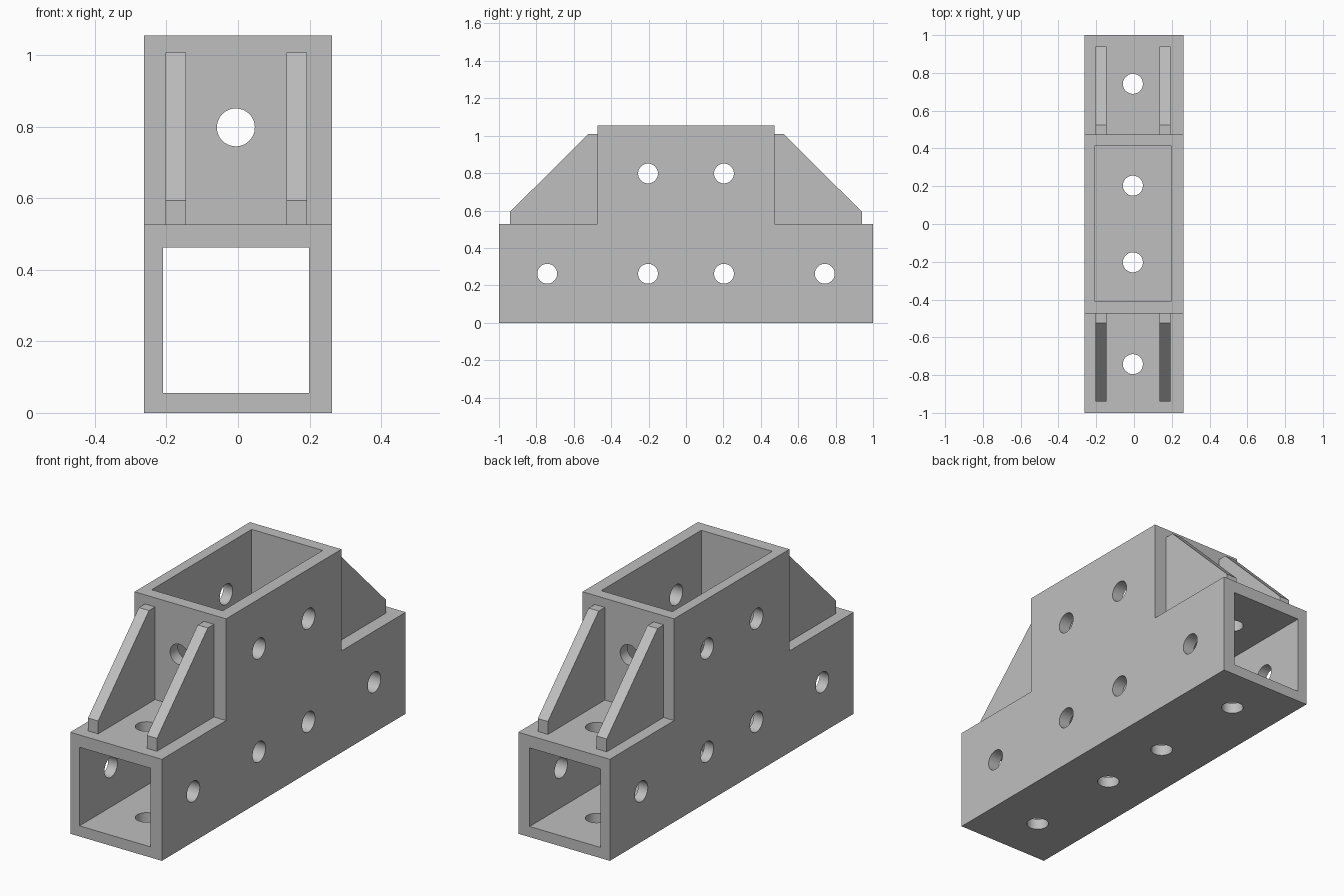
import bpy
import bmesh
from math import pi, radians
from mathutils import Matrix

if "Cube" in bpy.data.objects:
    bpy.data.objects.remove(bpy.data.objects["Cube"], do_unlink=True)

WALL_X, HEIGHT, ARM_H, STEM_Y = 0.263, 1.055, 0.527, 0.473
CAVITY_X = (-0.21, 0.198)
HOLE_R, HOLE_X, LOW_Z, HIGH_Z = 0.053, -0.006, 0.262, 0.798
OUTER_Y, INNER_Y = 0.742, 0.203

grey = bpy.data.materials.new("plain grey")
grey.use_nodes = True
colour = (0.52, 0.52, 0.52, 1)
grey.diffuse_color = colour
grey.node_tree.nodes["Principled BSDF"].inputs["Base Color"].default_value = colour


def add_object(name, bm):
    bmesh.ops.recalc_face_normals(bm, faces=bm.faces[:])
    mesh = bpy.data.meshes.new(name)
    bm.to_mesh(mesh)
    bm.free()
    mesh.materials.append(grey)
    obj = bpy.data.objects.new(name, mesh)
    bpy.context.collection.objects.link(obj)
    return obj


def extrude_x(name, profile, x0, x1):
    """Extrude a (y, z) outline from x0 to x1."""
    bm = bmesh.new()
    face = bm.faces.new([bm.verts.new((x0, y, z)) for y, z in profile])
    ext = bmesh.ops.extrude_face_region(bm, geom=[face])
    verts = [g for g in ext["geom"] if isinstance(g, bmesh.types.BMVert)]
    bmesh.ops.translate(bm, verts=verts, vec=(x1 - x0, 0, 0))
    return add_object(name, bm)


def tee(arm, bottom, arm_top, front, back, top):
    """Upside-down T outline in y and z."""
    return [(-arm, bottom), (arm, bottom), (arm, arm_top), (back, arm_top),
            (back, top), (front, top), (front, arm_top), (-arm, arm_top)]


def drill(centre, axis):
    """Long cylinder along one axis, used to cut a through hole."""
    turn = {"x": Matrix.Rotation(pi / 2, 4, "Y"),
            "y": Matrix.Rotation(pi / 2, 4, "X"),
            "z": Matrix.Identity(4)}[axis]
    bm = bmesh.new()
    bmesh.ops.create_cone(bm, cap_ends=True, segments=40, radius1=HOLE_R,
                          radius2=HOLE_R, depth=3,
                          matrix=Matrix.Translation(centre) @ turn)
    return add_object("hole_cutter", bm)


# Tee-shaped body
body = extrude_x("tee_body", tee(1, 0, ARM_H, -STEM_Y, STEM_Y, HEIGHT), -WALL_X, WALL_X)

# Connected sockets and bolt holes
cutters = [extrude_x("socket_cutter", tee(1.2, 0.055, 0.463, -0.408, 0.412, 1.3), *CAVITY_X)]
for side in (-1, 1):
    for y in (OUTER_Y, INNER_Y):
        cutters.append(drill((0, side * y, LOW_Z), "x"))
        cutters.append(drill((HOLE_X, side * y, 0.5), "z"))
    cutters.append(drill((0, side * INNER_Y, HIGH_Z), "x"))
cutters.append(drill((HOLE_X, 0, HIGH_Z), "y"))

bpy.context.view_layer.objects.active = body
body.select_set(True)
for cutter in cutters:
    cutter.hide_render = True
    mod = body.modifiers.new("cut", "BOOLEAN")
    mod.operation = "DIFFERENCE"
    mod.solver = "EXACT"
    mod.object = cutter
    bpy.ops.object.modifier_apply(modifier=mod.name)
    bpy.data.objects.remove(cutter, do_unlink=True)
bpy.ops.object.shade_smooth_by_angle(angle=radians(30))

# Bracing ribs, a pair at each end
rib = [(STEM_Y, ARM_H), (0.94, ARM_H), (0.94, 0.594), (0.523, 1.008), (STEM_Y, 1.008)]
for end, s in (("front", -1), ("back", 1)):
    for side, x0, x1 in (("right", -0.203, -0.145), ("left", 0.135, 0.193)):
        extrude_x(f"{end}_{side}_rib", [(s * y, z) for y, z in rib], x0, x1)
